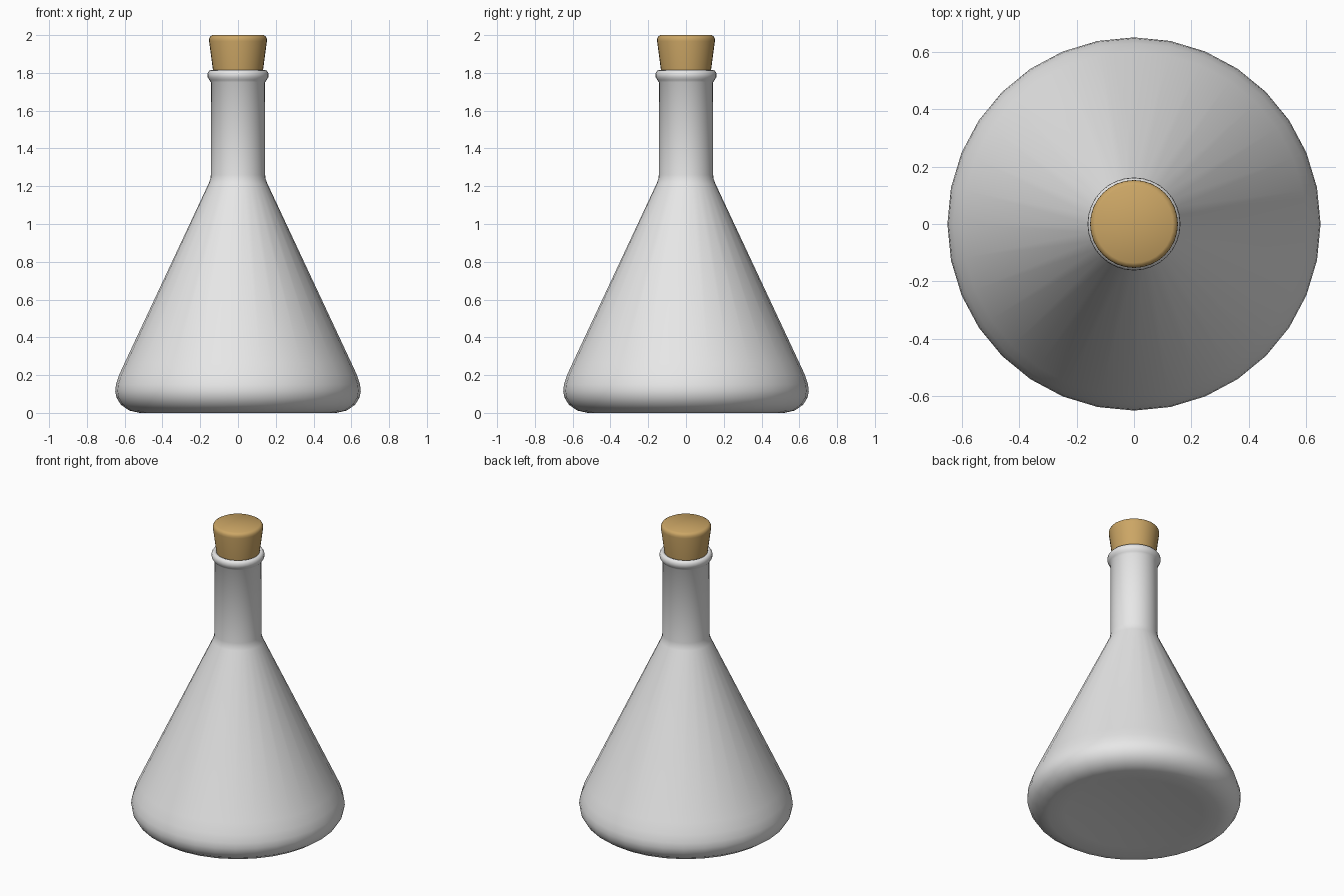
import bpy, bmesh, math

if "Cube" in bpy.data.objects:
    bpy.data.objects.remove(bpy.data.objects["Cube"])

SEGMENTS = 32


def material(name, rgb):
    m = bpy.data.materials.new(name)
    m.diffuse_color = (*rgb, 1)
    m.use_nodes = True
    m.node_tree.nodes["Principled BSDF"].inputs["Base Color"].default_value = m.diffuse_color
    return m


def lathe(name, profile, mat, angle):
    """Revolve (radius, z) points, listed from bottom to top; radius 0 makes a pole."""
    bm = bmesh.new()
    rings = []
    for r, z in profile:
        if r == 0:
            rings.append([bm.verts.new((0, 0, z))] * SEGMENTS)
        else:
            rings.append([bm.verts.new((r * math.cos(math.tau * i / SEGMENTS),
                                        r * math.sin(math.tau * i / SEGMENTS), z))
                          for i in range(SEGMENTS)])
    for lo, hi in zip(rings, rings[1:]):
        for i in range(SEGMENTS):
            j = (i + 1) % SEGMENTS
            bm.faces.new(list(dict.fromkeys((lo[i], lo[j], hi[j], hi[i]))))
    bmesh.ops.recalc_face_normals(bm, faces=bm.faces)
    mesh = bpy.data.meshes.new(name)
    bm.to_mesh(mesh)
    bm.free()
    mesh.materials.append(mat)
    obj = bpy.data.objects.new(name, mesh)
    bpy.context.collection.objects.link(obj)
    bpy.ops.object.select_all(action='DESELECT')
    obj.select_set(True)
    bpy.context.view_layer.objects.active = obj
    bpy.ops.object.shade_smooth_by_angle(angle=math.radians(angle))
    return obj


glass = material("pale_glass", (0.8, 0.8, 0.8))
cork = material("cork", (0.60, 0.38, 0.13))

# Flask: shallow hollow base, rounded foot, cone, neck and rolled lip
lathe("flask", [
    (0, 0.03), (0.25, 0.025), (0.42, 0.008), (0.52, 0.0), (0.575, 0.012),
    (0.62, 0.043), (0.643, 0.08), (0.65, 0.115), (0.646, 0.15), (0.63, 0.20),
    (0.60, 0.265), (0.155, 1.215), (0.147, 1.236), (0.144, 1.26), (0.143, 1.75),
    (0.152, 1.762), (0.160, 1.776), (0.162, 1.788), (0.160, 1.801),
    (0.152, 1.812), (0.142, 1.815), (0.128, 1.808), (0.122, 1.79), (0.118, 1.60),
], glass, 60)

# Tapered stopper with a rounded top edge
lathe("stopper", [
    (0, 1.62), (0.109, 1.62), (0.132, 1.81), (0.153, 1.968), (0.1525, 1.982),
    (0.147, 1.993), (0.136, 2.0), (0, 2.0),
], cork, 50)
